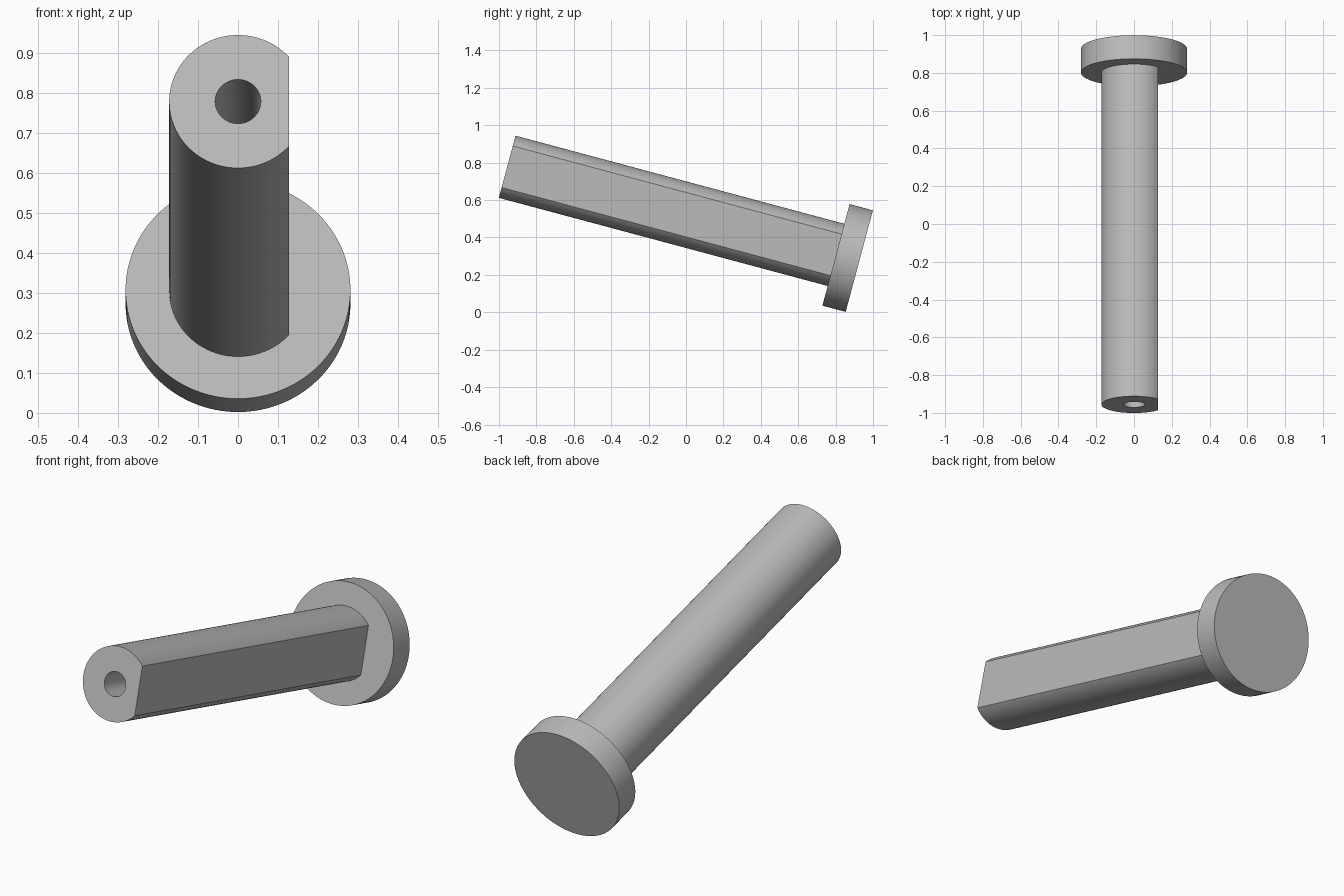
import bpy, math
from mathutils import Matrix, Vector

cube = bpy.data.objects.get("Cube")
if cube:
    bpy.data.objects.remove(cube, do_unlink=True)

TILT = math.radians(15)
TIP = Vector((0, -0.956, 0.778))
LENGTH, HEAD_T = 1.949, 0.129
SHAFT_R, HEAD_R, BORE_R = 0.172, 0.281, 0.057
FLAT_X, BORE_DEPTH = 0.128, 0.6

# Local z runs from the shaft tip towards the head
PLACE = Matrix.Translation(TIP) @ Matrix.Rotation(-math.pi / 2 - TILT, 4, 'X')

steel = bpy.data.materials.new("grey steel")
steel.use_nodes = True
grey = (0.5, 0.5, 0.5, 1)
steel.diffuse_color = grey
steel.node_tree.nodes["Principled BSDF"].inputs["Base Color"].default_value = grey


def cylinder(name, radius, start, end):
    bpy.ops.mesh.primitive_cylinder_add(
        vertices=96, radius=radius, depth=end - start, location=(0, 0, (start + end) / 2))
    obj = bpy.context.object
    obj.name = name
    obj.data.materials.append(steel)
    return obj


def cut(target, cutter):
    mod = target.modifiers.new("cut", 'BOOLEAN')
    mod.operation = 'DIFFERENCE'
    mod.solver = 'EXACT'
    mod.object = cutter
    bpy.context.view_layer.objects.active = target
    bpy.ops.object.modifier_apply(modifier=mod.name)
    bpy.data.objects.remove(cutter, do_unlink=True)


# Shaft with one flat side and a bore in its tip
shaft = cylinder("shaft", SHAFT_R, 0, LENGTH - HEAD_T + 0.02)
bpy.ops.mesh.primitive_cube_add(size=1, location=(FLAT_X + 0.5, 0, LENGTH / 2))
flat_cutter = bpy.context.object
flat_cutter.scale = (1, 1, LENGTH * 2)
flat_cutter.data.materials.append(steel)
bpy.context.view_layer.update()
cut(shaft, flat_cutter)
cut(shaft, cylinder("bore_cutter", BORE_R, -0.1, BORE_DEPTH))

# Round head at the back end
head = cylinder("head", HEAD_R, LENGTH - HEAD_T, LENGTH)

# Tilt both parts into place and smooth the round walls
for obj in (shaft, head):
    obj.matrix_world = PLACE @ obj.matrix_world
    bpy.ops.object.select_all(action='DESELECT')
    obj.select_set(True)
    bpy.context.view_layer.objects.active = obj
    bpy.ops.object.shade_smooth_by_angle(angle=math.radians(30))
